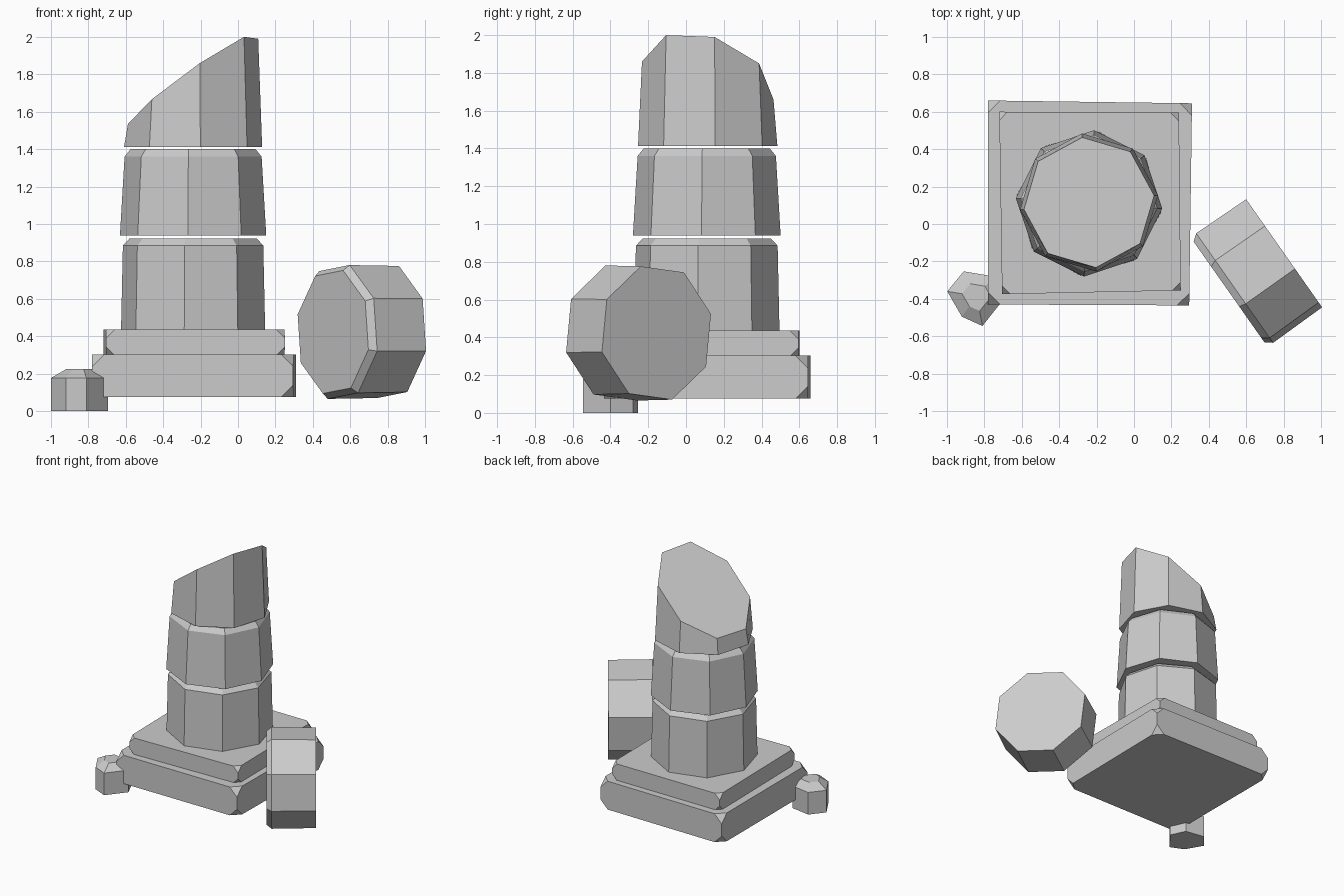
import bpy, bmesh
from math import cos, sin, radians
from mathutils import Matrix, Vector

if "Cube" in bpy.data.objects:
    bpy.data.objects.remove(bpy.data.objects["Cube"])


def finish(name, bm):
    bmesh.ops.recalc_face_normals(bm, faces=bm.faces)
    mesh = bpy.data.meshes.new(name)
    bm.to_mesh(mesh)
    bm.free()
    obj = bpy.data.objects.new(name, mesh)
    bpy.context.collection.objects.link(obj)
    return obj


def loft(rings):
    """Closed solid through rings that share a point count."""
    bm = bmesh.new()
    loops = [[bm.verts.new(p) for p in ring] for ring in rings]
    n = len(loops[0])
    for a, b in zip(loops, loops[1:]):
        for i in range(n):
            j = (i + 1) % n
            bm.faces.new((a[i], a[j], b[j], b[i]))
    bm.faces.new(loops[0][::-1])
    bm.faces.new(loops[-1])
    return bm


def octagon(cx, cy, r, z, phase):
    """z may be one height or a height for each corner."""
    zs = z if isinstance(z, list) else [z] * 8
    return [(cx + r * cos(radians(phase + 45 * i)),
             cy + r * sin(radians(phase + 45 * i)), zs[i]) for i in range(8)]


def slab(name, corners, z0, z1, chip):
    bm = loft([[(x, y, z) for x, y in corners] for z in (z0, z1)])
    bmesh.ops.bevel(bm, geom=bm.verts[:], offset=chip, segments=1,
                    affect='VERTICES', profile=0.5)
    return finish(name, bm)


# Two stepped base slabs with chipped corners
slab("lower_plinth", [(-.78, -.43), (.295, -.435), (.31, .645), (-.78, .66)], .075, .303, .065)
slab("upper_plinth", [(-.705, -.375), (.25, -.355), (.24, .595), (-.72, .60)], .298, .435, .045)

# Standing drums with a chamfered top rim
CX, CY = -.24, .11
for name, phase, levels in (
        ("bottom_drum", -7, [(.388, .43), (.378, .885), (.343, .922)]),
        ("middle_drum", -4, [(.392, .938), (.367, 1.36), (.335, 1.40)])):
    finish(name, loft([octagon(CX, CY, r, z, phase) for r, z in levels]))

# Broken top drum with a slanted fracture
fracture = [1.99, 1.85, 1.66, 1.535, 1.535, 1.667, 1.86, 2.0]
finish("broken_drum", loft([octagon(CX, CY + .005, .371, 1.412, 6),
                            octagon(CX, CY + .005, .35, fracture, 6)]))

# Fallen drum lying on its side, chamfered end toward the column
axis = Vector((-.818, -.575, 0)).normalized()
side = Vector((-axis.y, axis.x, 0))
up = axis.cross(side)
frame = Matrix((side, up, axis)).transposed().to_4x4()
bm = loft([octagon(0, 0, r, z, 16 if side.y > 0 else 180 - 16)
           for r, z in ((.367, -.18), (.372, .143), (.342, .18))])
bm.transform(Matrix.Translation((.655, -.26, .423)) @ frame)
finish("fallen_drum", bm)

# Small rubble block
outline = [(-.998, -.36), (-.92, -.495), (-.81, -.545), (-.695, -.40), (-.75, -.28), (-.91, -.253)]
mx, my = -.84, -.385
top = [(mx + (x - mx) * .5, my + (y - my) * .5, .224) for x, y in outline]
finish("rubble_stone", loft([[(x, y, 0) for x, y in outline],
                             [(x, y, .178) for x, y in outline], top]))
